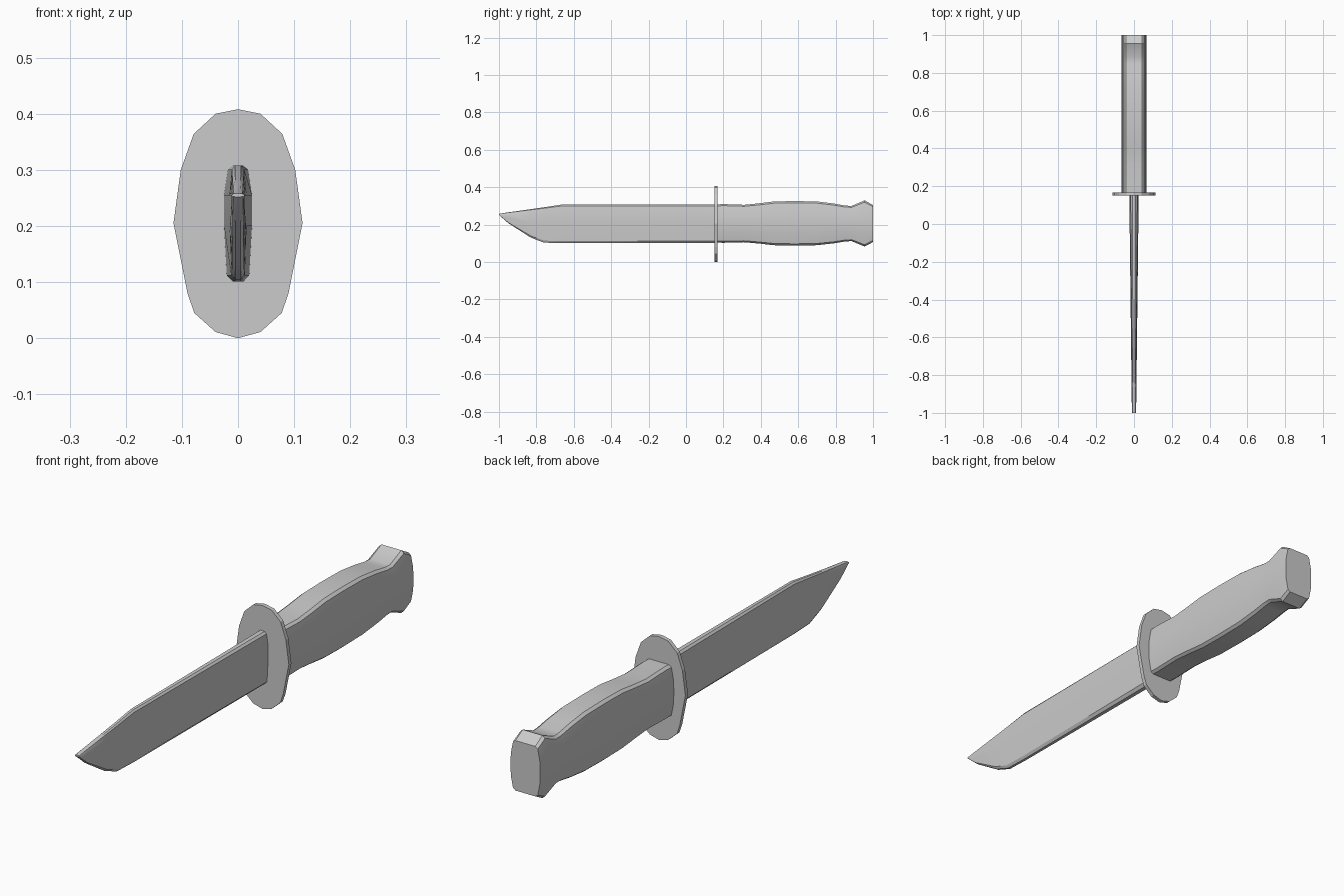
import bpy, bmesh

if "Cube" in bpy.data.objects:
    bpy.data.objects.remove(bpy.data.objects["Cube"])


def loft(name, rings, smooth=None):
    """Bridge a list of equal-length closed rings and cap both ends."""
    bm = bmesh.new()
    loops = [[bm.verts.new(p) for p in ring] for ring in rings]
    n = len(loops[0])
    for a, b in zip(loops, loops[1:]):
        for i in range(n):
            j = (i + 1) % n
            bm.faces.new((a[i], a[j], b[j], b[i]))
    bm.faces.new(loops[0][::-1])
    bm.faces.new(loops[-1])
    bmesh.ops.recalc_face_normals(bm, faces=bm.faces)
    mesh = bpy.data.meshes.new(name)
    bm.to_mesh(mesh)
    bm.free()
    obj = bpy.data.objects.new(name, mesh)
    bpy.context.collection.objects.link(obj)
    if smooth:
        bpy.ops.object.select_all(action='DESELECT')
        obj.select_set(True)
        bpy.context.view_layer.objects.active = obj
        bpy.ops.object.shade_smooth_by_angle(angle=smooth)
    return obj


def mirrored(half, y):
    """Right half outline (x, z) from top to bottom -> full closed ring at y."""
    left = [(-x, z) for x, z in reversed(half) if x > 1e-6]
    return [(x, y, z) for x, z in half + left]


# Blade: clip-point outline, ridge line at constant height, tapering to the tip
RIDGE = 0.255


def blade_ring(y, top, bottom):
    s = 0.45 + 0.55 * (y + 1) / 1.16
    up, down = top - RIDGE, RIDGE - bottom
    half = [(0.009, top), (0.018, top - 0.14 * up), (0.025, RIDGE),
            (0.025, RIDGE - 0.35 * down), (0.020, RIDGE - 0.93 * down),
            (0.009, bottom)]
    return mirrored([(x * s, z) for x, z in half], y)


blade_outline = [(-1.0, 0.258, 0.252), (-0.95, 0.266, 0.208), (-0.83, 0.283, 0.131),
                 (-0.76, 0.293, 0.104), (-0.66, 0.308, 0.101), (0.157, 0.308, 0.101)]
loft("blade", [blade_ring(*p) for p in blade_outline], 0.5)

# Guard: thin many-sided oval plate
guard_half = [(0, 0.408), (0.04, 0.4), (0.079, 0.364), (0.102, 0.3), (0.115, 0.205),
              (0.09, 0.08), (0.078, 0.045), (0.04, 0.011), (0, 0.0)]
loft("guard", [mirrored(guard_half, y) for y in (0.152, 0.168)])


# Handle: flat top and bottom, bulging sides, waist and flared pommel
def handle_ring(y, top, bottom):
    h = top - bottom
    half = [(0.043, top), (0.054, top - 0.04 * h), (0.063, top - 0.27 * h),
            (0.065, top - 0.5 * h), (0.063, bottom + 0.27 * h),
            (0.054, bottom + 0.04 * h), (0.043, bottom)]
    return mirrored(half, y)


handle_outline = [(0.162, 0.308, 0.104), (0.2, 0.310, 0.103), (0.31, 0.306, 0.106),
                  (0.39, 0.314, 0.099), (0.47, 0.324, 0.090), (0.58, 0.326, 0.088),
                  (0.70, 0.324, 0.090), (0.79, 0.313, 0.100), (0.85, 0.302, 0.110),
                  (0.885, 0.300, 0.112), (0.955, 0.330, 0.083), (1.0, 0.304, 0.107)]
loft("handle", [handle_ring(*p) for p in handle_outline], 0.6)
